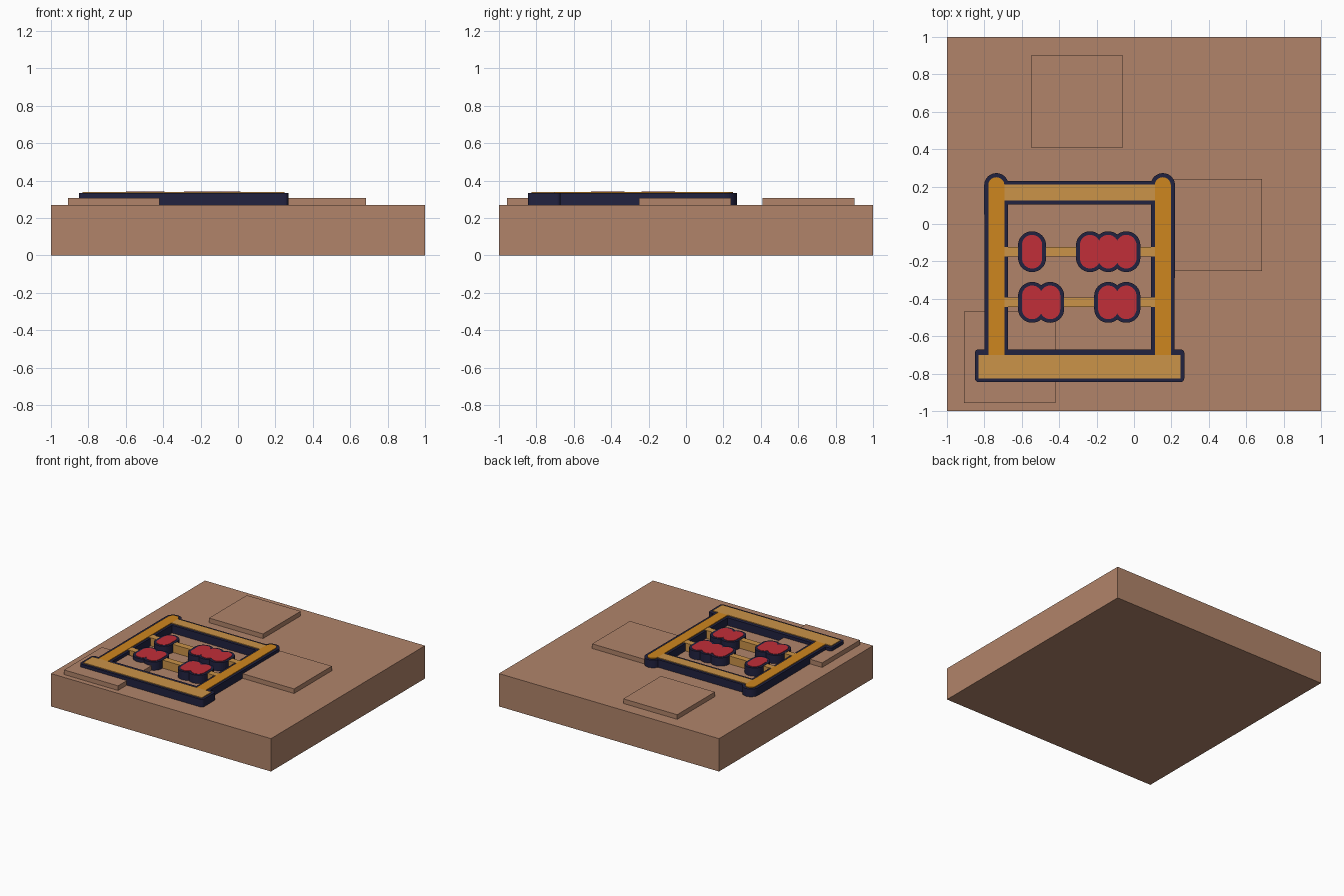
import bpy, math

if "Cube" in bpy.data.objects:
    bpy.data.objects.remove(bpy.data.objects["Cube"])

def srgb(r, g, b):
    f = lambda c: c / 12.92 if c <= 0.04045 else ((c + 0.055) / 1.055) ** 2.4
    return (f(r / 255), f(g / 255), f(b / 255), 1)

def material(name, *rgb):
    m = bpy.data.materials.new(name)
    m.diffuse_color = srgb(*rgb)
    m.use_nodes = True
    m.node_tree.nodes["Principled BSDF"].inputs["Base Color"].default_value = m.diffuse_color
    return m

CLAY = material("clay_brown", 177, 132, 106)
NAVY = material("dark_navy", 33, 34, 64)
TAN = material("tan_wood", 203, 147, 72)
ORANGE = material("orange_wood", 206, 134, 30)
RED = material("bead_red", 193, 46, 56)

def rect(x0, x1, y0, y1):
    return [(x0, y0), (x1, y0), (x1, y1), (x0, y1)]

def arc(cx, cy, r, a0, a1, n=16):
    return [(cx + r * math.cos(math.radians(a0 + (a1 - a0) * i / n)),
             cy + r * math.sin(math.radians(a0 + (a1 - a0) * i / n))) for i in range(n + 1)]

def slab(name, loops, z0, z1, mat):
    """Extrude closed 2D outlines (inner loops become holes) from z0 to z1."""
    cu = bpy.data.curves.new(name + "_outline", 'CURVE')
    cu.dimensions = '2D'
    cu.fill_mode = 'BOTH'
    cu.extrude = (z1 - z0) / 2
    for pts in loops:
        s = cu.splines.new('POLY')
        s.points.add(len(pts) - 1)
        for p, (x, y) in zip(s.points, pts):
            p.co = (x, y, 0, 1)
        s.use_cyclic_u = True
        s.use_smooth = False
    tmp = bpy.data.objects.new(name + "_tmp", cu)
    bpy.context.collection.objects.link(tmp)
    dg = bpy.context.evaluated_depsgraph_get()
    me = bpy.data.meshes.new_from_object(tmp.evaluated_get(dg))
    bpy.data.objects.remove(tmp)
    bpy.data.curves.remove(cu)
    me.materials.clear()
    me.materials.append(mat)
    ob = bpy.data.objects.new(name, me)
    ob.location.z = (z0 + z1) / 2
    bpy.context.collection.objects.link(ob)
    return ob

def bead_outline(xs, cy, r, half):
    """Outline of a row of touching upright capsules."""
    lo, hi = xs[0] - r, xs[-1] + r
    marks = set()
    for x in xs:
        marks.update(round(x + r * math.cos(math.pi * i / 16), 5) for i in range(17))
    for a, b in zip(xs, xs[1:]):
        marks.add(round((a + b) / 2, 5))
    top = []
    for x in sorted(marks):
        h = max(math.sqrt(max(r * r - (x - c) ** 2, 0)) for c in xs)
        top.append((x, half - r + h))
    return [(x, cy - h) for x, h in top] + [(x, cy + h) for x, h in reversed(top)]

# Tile block with raised squares
BASE = 0.27
slab("tile_block", [rect(-1, 1, -1, 1)], 0, BASE, CLAY)
for name, x, y in (("back", -0.55, 0.41), ("right", 0.195, -0.25), ("front_left", -0.91, -0.958)):
    slab("raised_square_" + name, [rect(x, x + 0.49, y, y + 0.49)], BASE, 0.308, CLAY)

# Dark frame backing: half outline, mirrored about the abacus centre
CX, POST, KNOB_Y = -0.291, 0.445, 0.207
half = arc(0.54, -0.825, 0.02, -90, 0, 4) + arc(0.54, -0.69, 0.02, 0, 90, 4)
half += [(POST + 0.063, -0.67)] + arc(POST, KNOB_Y, 0.065, 0, 159)
outer = [(CX + x, y) for x, y in half] + [(CX - x, y) for x, y in reversed(half)]
inner = rect(CX - 0.382, CX + 0.382, -0.67, 0.103)
TOP = 0.333
slab("frame_backing", [outer, inner], BASE, TOP, NAVY)

# Wooden faces of the frame
FACE = 0.339
slab("base_bar_face", [rect(CX - 0.54, CX + 0.54, -0.825, -0.7)], TOP, FACE, TAN)
slab("top_bar_face", [rect(CX - 0.402, CX + 0.402, 0.125, 0.21)], TOP, FACE, TAN)
for side, s in (("left", -1), ("right", 1)):
    px = CX + s * POST
    pts = [(px - 0.043, -0.7), (px + 0.043, -0.7)] + arc(px, KNOB_Y, 0.043, 0, 180)
    slab("post_face_" + side, [pts], TOP, FACE, ORANGE)

# Rods with bead groups
rows = (("upper", -0.148, ([-0.545], [-0.235, -0.138, -0.041])),
        ("lower", -0.419, ([-0.545, -0.448], [-0.138, -0.041])))
for row, y, groups in rows:
    slab(row + "_rod", [rect(CX - 0.402, CX + 0.402, y - 0.026, y + 0.026)], BASE, 0.336, TAN)
    for i, xs in enumerate(groups):
        n = f"{row}_beads_{i + 1}"
        slab(n + "_backing", [bead_outline(xs, y, 0.075, 0.109)], BASE, 0.338, NAVY)
        slab(n + "_face", [bead_outline(xs, y, 0.054, 0.09)], 0.338, 0.341, RED)
